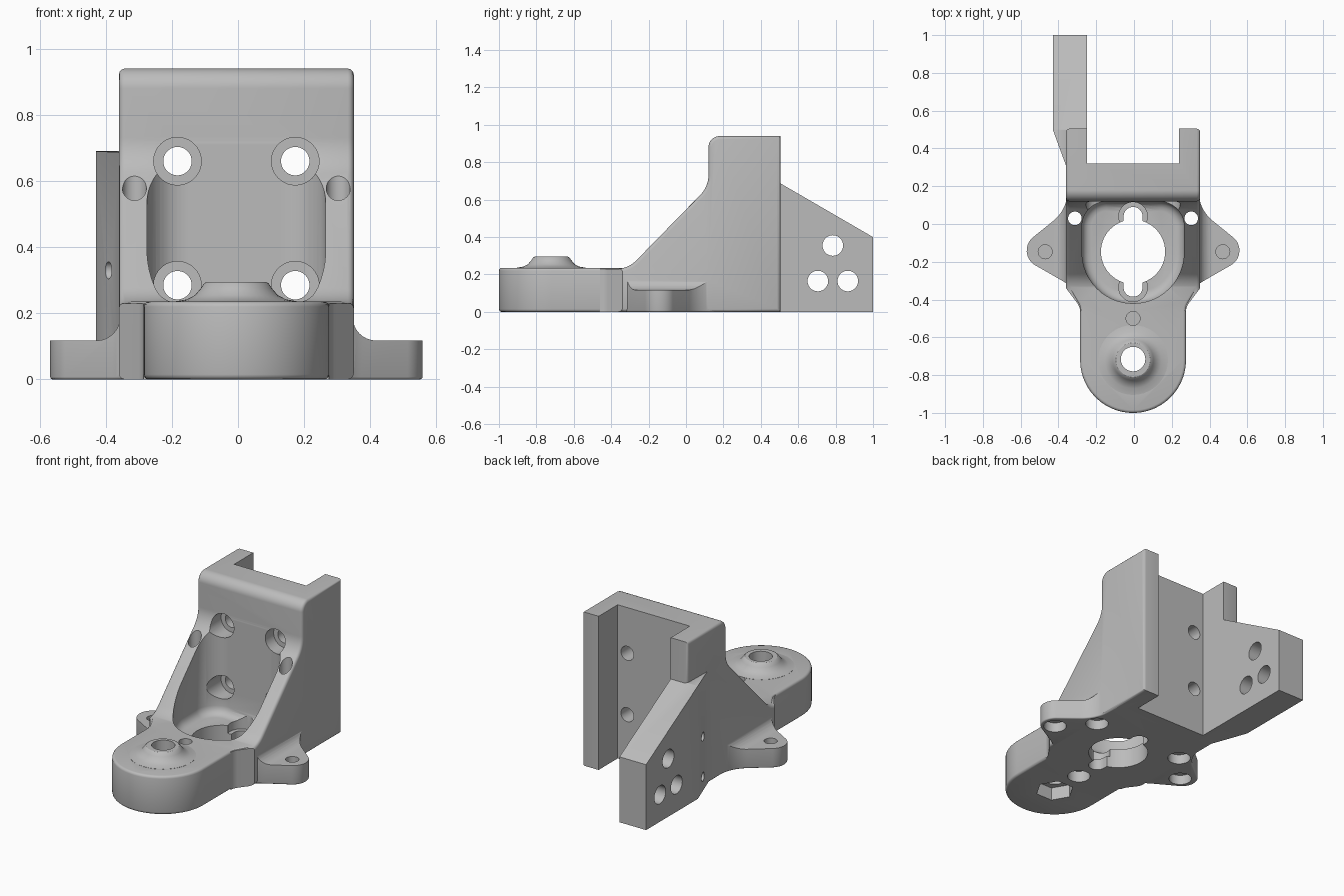
import bpy, bmesh, math
from mathutils import Vector

cube = bpy.data.objects.get("Cube")
if cube:
    bpy.data.objects.remove(cube, do_unlink=True)

CX = -0.005  # symmetry line of the bracket


def rounded(corners, steps=10):
    """Polygon from (u, v, radius) corners, each corner rounded by an arc."""
    out = []
    n = len(corners)
    for i, (u, v, r) in enumerate(corners):
        p = Vector((u, v))
        if r == 0:
            out.append((u, v))
            continue
        a = (Vector(corners[i - 1][:2]) - p).normalized()
        b = (Vector(corners[(i + 1) % n][:2]) - p).normalized()
        half = a.angle(b) / 2
        centre = p + (a + b).normalized() * (r / math.sin(half))
        t = r / math.tan(half)
        v1, v2 = p + a * t - centre, p + b * t - centre
        for k in range(steps + 1):
            q = centre + v1.lerp(v2, k / steps).normalized() * r
            out.append((q.x, q.y))
    return out


def mirrored(half, steps=10):
    """Closed outline from its +x half, mirrored about the symmetry line."""
    right = [(CX + u, v, r) for u, v, r in half]
    left = [(CX - u, v, r) for u, v, r in reversed(half)]
    return rounded(right + left, steps)


def circle(u, v, r, n=40):
    return [(u + r * math.cos(math.tau * k / n), v + r * math.sin(math.tau * k / n))
            for k in range(n)]


def make(name, bm):
    bmesh.ops.recalc_face_normals(bm, faces=bm.faces)
    mesh = bpy.data.meshes.new(name)
    bm.to_mesh(mesh)
    bm.free()
    obj = bpy.data.objects.new(name, mesh)
    bpy.context.collection.objects.link(obj)
    return obj


def prism(name, pts, axis, lo, hi, bevel=0, segments=3):
    """Extrude an outline along an axis, optionally rounding both rims."""
    place = {"x": lambda u, v, w: (w, u, v),
             "y": lambda u, v, w: (u, w, v),
             "z": lambda u, v, w: (u, v, w)}[axis]
    bm = bmesh.new()
    rings = [[bm.verts.new(place(u, v, w)) for u, v in pts] for w in (lo, hi)]
    caps = [bm.faces.new(ring) for ring in rings]
    n = len(pts)
    for i in range(n):
        j = (i + 1) % n
        bm.faces.new((rings[0][i], rings[0][j], rings[1][j], rings[1][i]))
    bmesh.ops.recalc_face_normals(bm, faces=bm.faces)
    if bevel:
        rim = [e for cap in caps for e in cap.edges]
        bmesh.ops.bevel(bm, geom=rim, offset=bevel, offset_type='OFFSET',
                        segments=segments, profile=0.5, affect='EDGES',
                        clamp_overlap=False)
    return make(name, bm)


def combine(target, tool, operation):
    mod = target.modifiers.new("combine", 'BOOLEAN')
    mod.solver = 'EXACT'
    mod.operation = operation
    mod.object = tool
    bpy.context.view_layer.objects.active = target
    bpy.ops.object.modifier_apply(modifier=mod.name)
    bpy.data.objects.remove(tool, do_unlink=True)


def drill(u, v, r, axis, lo, hi, n=40):
    combine(body, prism("drill", circle(u, v, r, n), axis, lo, hi), 'DIFFERENCE')


def nose_plan(width, back):
    return mirrored([(0.28, -1.0, 0.279), (0.28, -0.44, 0.08),
                     (width, -0.32, 0.08), (width, back, 0)], 16)


# Tower with sloping arms
tower_side = rounded([(-0.46, 0, 0), (0.505, 0, 0), (0.505, 0.94, 0),
                      (0.12, 0.94, 0.06), (0.12, 0.67, 0.15),
                      (-0.31, 0.23, 0.15), (-0.46, 0.23, 0)])
body = prism("mount_body", tower_side, "x", CX - 0.355, CX + 0.355, 0.018)
combine(body, prism("plan", nose_plan(0.37, 0.7), "z", -0.1, 1.1), 'INTERSECT')

# Rounded nose
combine(body, prism("nose", nose_plan(0.35, 0.0), "z", 0, 0.235, 0.015), 'UNION')

# Side ears, with a fillet rising into the tower
ears = prism("ears", mirrored([(0.27, -0.6, 0), (0.28, -0.355, 0.2),
                               (0.632, -0.153, 0.09), (0.35, 0.075, 0.2),
                               (0.345, 0.25, 0)], 14), "z", 0, 0.2, 0.008)
ear_front = mirrored([(0.7, -0.1, 0), (0.7, 0.118, 0), (0.352, 0.118, 0.07),
                      (0.352, 0.3, 0)])
combine(ears, prism("ear_front", ear_front, "y", -1, 1), 'INTERSECT')
combine(body, ears, 'UNION')

# Rear wing plate with a sloping top
wing_plan = [(-0.43, 1.0), (-0.43, 0.5), (-0.342, 0.26), (-0.24, 0.26), (-0.24, 1.0)]
wing = prism("wing", wing_plan, "z", 0, 0.8)
wing_side = [(0.2, -0.1), (1.1, -0.1), (1.1, 0.342), (0.5, 0.69), (0.2, 0.685)]
combine(wing, prism("wing_side", wing_side, "x", -0.6, -0.1), 'INTERSECT')
combine(body, wing, 'UNION')

# Flared boss on the nose
bm = bmesh.new()
flare = [(0, 0.15), (0.185, 0.15), (0.185, 0.236), (0.15, 0.242), (0.125, 0.255),
         (0.108, 0.275), (0.098, 0.29), (0.09, 0.295), (0, 0.295)]
ring = [bm.verts.new((CX + r, -0.72, z)) for r, z in flare]
edges = [bm.edges.new(pair) for pair in zip(ring, ring[1:])]
bmesh.ops.spin(bm, geom=ring + edges, cent=(CX, -0.72, 0), axis=(0, 0, 1),
               angle=math.tau, steps=40)
bmesh.ops.remove_doubles(bm, verts=bm.verts, dist=0.0005)
combine(body, make("boss", bm), 'UNION')

# Channel down the back
channel = [(-0.25, 0.32), (0.238, 0.32), (0.238, 1.2), (-0.25, 1.2)]
combine(body, prism("channel", channel, "z", -0.1, 1.2), 'DIFFERENCE')

# Open pocket between the arms
pocket = mirrored([(0.27, -0.42, 0.268), (0.27, 0.119, 0.13)], 16)
combine(body, prism("pocket", pocket, "z", 0.12, 0.95, 0.05, 4), 'DIFFERENCE')

# Floor opening with two key slots and their recesses
drill(CX, -0.147, 0.17, "z", -0.1, 0.25, 56)
slot = mirrored([(0.05, -0.385, 0.049), (0.05, 0.09, 0.049)])
combine(body, prism("key_slot", slot, "z", -0.1, 0.2), 'DIFFERENCE')
for y in (-0.335, 0.04):
    drill(CX, y, 0.076, "z", 0.07, 0.2)

# Counterbored screw holes through the back wall
for x in (CX - 0.178, CX + 0.178):
    for z in (0.285, 0.66):
        drill(x, z, 0.072, "y", -0.05, 0.2)
        drill(x, z, 0.043, "y", 0.1, 0.45)

# Vertical holes in arms and ears, with wide recesses underneath
for side in (-1, 1):
    drill(CX + side * 0.308, 0.03, 0.036, "z", -0.1, 0.8)
    drill(CX + side * 0.308, 0.03, 0.065, "z", -0.1, 0.06)
    drill(side * 0.47, -0.147, 0.037, "z", 0.075, 0.2)
    drill(side * 0.47, -0.147, 0.065, "z", -0.1, 0.06)

# Small nose hole, boss bore and hexagonal nut trap
drill(CX, -0.5, 0.037, "z", 0.09, 0.4)
drill(CX, -0.5, 0.065, "z", -0.1, 0.07)
drill(CX, -0.715, 0.065, "z", -0.1, 0.4)
drill(CX, -0.715, 0.11, "z", -0.1, 0.08, 6)

# Wing holes and small side holes in the tapered web
for y, z in ((0.785, 0.355), (0.705, 0.165), (0.865, 0.165)):
    drill(y, z, 0.055, "x", -0.6, -0.1)
for z in (0.085, 0.33):
    drill(0.395, z, 0.026, "x", -0.6, -0.32, 24)

# Plain grey finish
grey = bpy.data.materials.new("plain_grey")
grey.use_nodes = True
colour = (0.5, 0.5, 0.5, 1)
grey.diffuse_color = colour
grey.node_tree.nodes["Principled BSDF"].inputs["Base Color"].default_value = colour
body.data.materials.clear()
body.data.materials.append(grey)

bpy.context.view_layer.update()
body.select_set(True)
bpy.context.view_layer.objects.active = body
bpy.ops.object.shade_smooth_by_angle(angle=math.radians(32))
